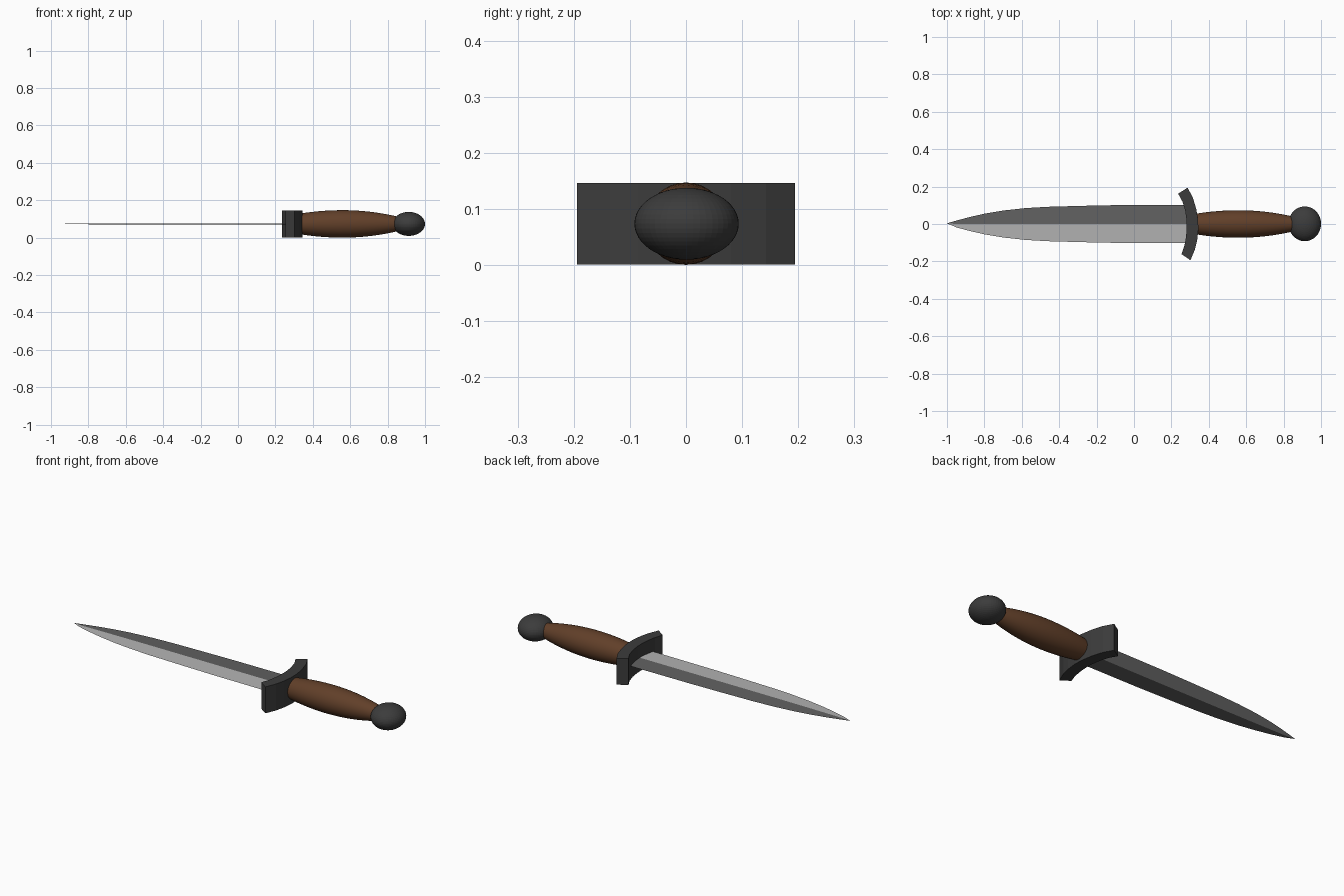
import bpy, bmesh, math
from mathutils import Matrix

if "Cube" in bpy.data.objects:
    bpy.data.objects.remove(bpy.data.objects["Cube"])

ZC = 0.0735  # height of the dagger's long axis


def material(name, rgb):
    m = bpy.data.materials.new(name)
    m.diffuse_color = (*rgb, 1)
    m.use_nodes = True
    m.node_tree.nodes["Principled BSDF"].inputs["Base Color"].default_value = m.diffuse_color
    return m


def finish(name, bm, mats, smooth=None):
    bmesh.ops.recalc_face_normals(bm, faces=bm.faces)
    me = bpy.data.meshes.new(name)
    bm.to_mesh(me)
    bm.free()
    ob = bpy.data.objects.new(name, me)
    bpy.context.collection.objects.link(ob)
    for m in mats:
        me.materials.append(m)
    if smooth:
        bpy.ops.object.select_all(action='DESELECT')
        ob.select_set(True)
        bpy.context.view_layer.objects.active = ob
        bpy.ops.object.shade_smooth_by_angle(angle=math.radians(smooth))
    return ob


light_steel = material("light_steel", (0.45, 0.45, 0.45))
dark_steel = material("dark_steel", (0.12, 0.12, 0.12))
iron = material("iron", (0.045, 0.045, 0.045))
wood = material("wood", (0.12, 0.05, 0.022))

# Blade: very thin diamond section, opposite bevels share a tone
outline = [(-0.95, 0.018), (-0.88, 0.037), (-0.8, 0.055), (-0.7, 0.072), (-0.58, 0.085),
           (-0.46, 0.092), (-0.28, 0.097), (-0.09, 0.101), (0.29, 0.103)]
bm = bmesh.new()
tip = bm.verts.new((-1, 0.004, ZC))
prev = None
for x, w in outline:
    t = 0.003 * min(1, w / 0.09)
    ring = [bm.verts.new((x, y, ZC + z)) for y, z in ((w, 0), (0, t), (-w, 0), (0, -t))]
    for i in range(4):
        j = (i + 1) % 4
        if prev:
            f = bm.faces.new((prev[i], prev[j], ring[j], ring[i]))
        else:
            f = bm.faces.new((tip, ring[j], ring[i]))
        f.material_index = 1 if i % 2 == 0 else 0
    prev = ring
bm.faces.new(prev)
finish("blade", bm, [light_steel, dark_steel])

# Guard: curved bar, extruded over the full height
outer = [(0.286, 0.194), (0.314, 0.143), (0.333, 0.08), (0.343, 0.02),
         (0.344, -0.03), (0.338, -0.085), (0.326, -0.135), (0.302, -0.194)]
inner = [(0.254, -0.161), (0.27, -0.115), (0.278, -0.07), (0.282, -0.025),
         (0.281, 0.02), (0.274, 0.07), (0.259, 0.12), (0.236, 0.162)]
bm = bmesh.new()
low = [bm.verts.new((x, y, 0.001)) for x, y in outer + inner]
ext = bmesh.ops.extrude_face_region(bm, geom=[bm.faces.new(low)], use_keep_orig=True)
bmesh.ops.translate(bm, vec=(0, 0, 0.145),
                    verts=[v for v in ext["geom"] if isinstance(v, bmesh.types.BMVert)])
finish("guard", bm, [iron])

# Grip: lathed barrel along x
bm = bmesh.new()
n, rings = 32, []
for k in range(15):
    x = 0.31 + 0.55 * k / 14
    d = x - 0.56
    r = 0.0735 - (0.35 if d < 0 else 0.4) * d * d
    rings.append([bm.verts.new((x, r * math.cos(a), ZC + r * math.sin(a)))
                  for a in (2 * math.pi * i / n for i in range(n))])
for a, b in zip(rings, rings[1:]):
    for i in range(n):
        j = (i + 1) % n
        bm.faces.new((a[i], a[j], b[j], b[i]))
bm.faces.new(rings[0])
bm.faces.new(rings[-1])
finish("grip", bm, [wood], 40)

# Pommel: flattened ball
bm = bmesh.new()
bmesh.ops.create_uvsphere(
    bm, u_segments=48, v_segments=24, radius=1,
    matrix=Matrix.Translation((0.913, 0.001, ZC)) @ Matrix.Diagonal((0.087, 0.093, 0.064, 1)))
finish("pommel", bm, [iron])
